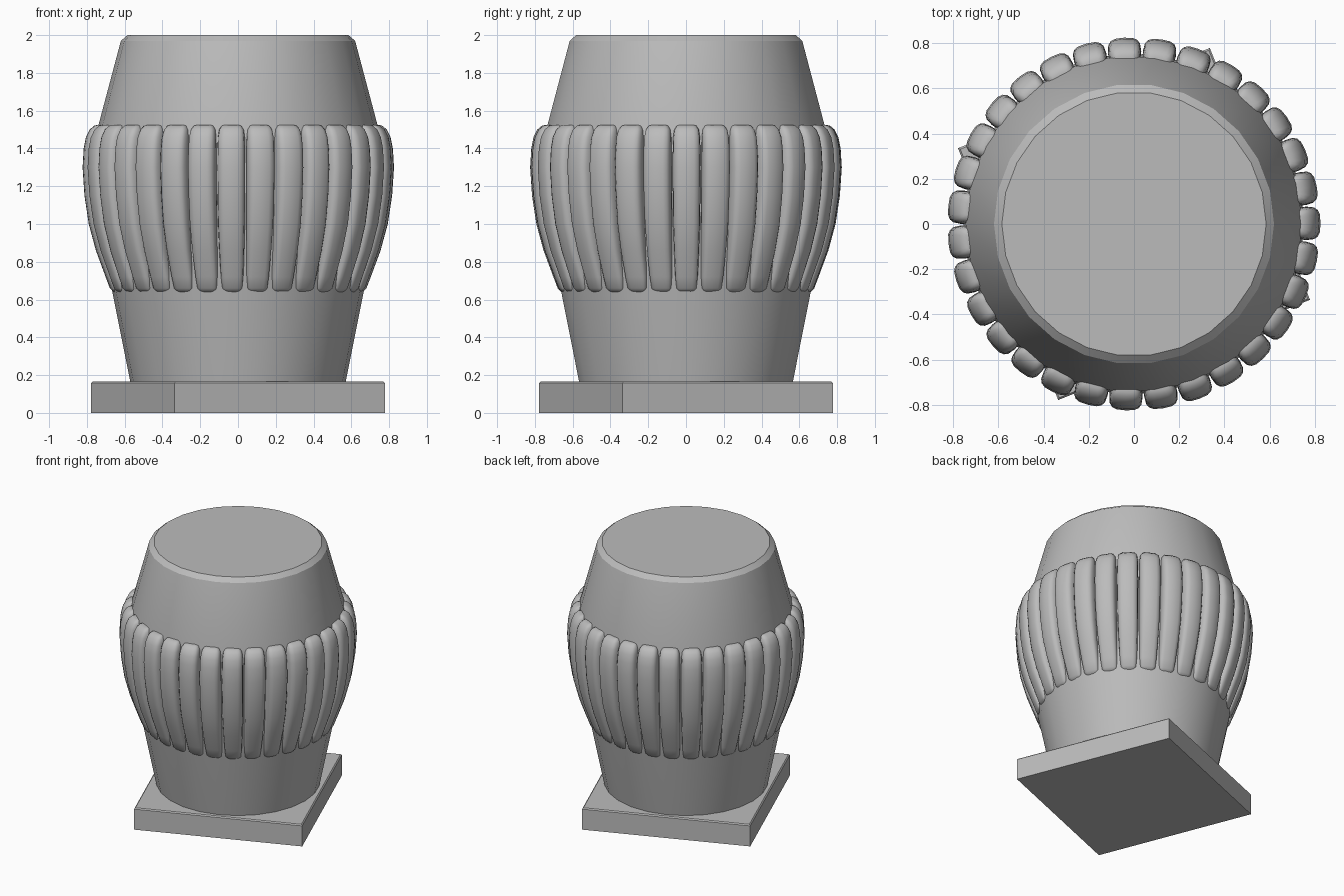
import bpy, bmesh, math
from mathutils import Matrix, Vector

cube = bpy.data.objects.get("Cube")
if cube:
    bpy.data.objects.remove(cube, do_unlink=True)

stone = bpy.data.materials.new("grey stone")
stone.use_nodes = True
GREY = (0.5, 0.5, 0.5, 1)
stone.diffuse_color = GREY
stone.node_tree.nodes["Principled BSDF"].inputs["Base Color"].default_value = GREY


def finish(bm, name, smooth_angle=None):
    """Turn a bmesh into a named object."""
    bmesh.ops.recalc_face_normals(bm, faces=bm.faces)
    mesh = bpy.data.meshes.new(name)
    bm.to_mesh(mesh)
    bm.free()
    mesh.materials.append(stone)
    obj = bpy.data.objects.new(name, mesh)
    bpy.context.collection.objects.link(obj)
    if smooth_angle:
        bpy.ops.object.select_all(action="DESELECT")
        obj.select_set(True)
        bpy.context.view_layer.objects.active = obj
        bpy.ops.object.shade_smooth_by_angle(angle=math.radians(smooth_angle))
    return obj


def skin(bm, rings):
    """Bridge a list of point rings and cap both ends."""
    loops = [[bm.verts.new(p) for p in ring] for ring in rings]
    n = len(loops[0])
    for a, b in zip(loops, loops[1:]):
        for i in range(n):
            j = (i + 1) % n
            bm.faces.new((a[i], a[j], b[j], b[i]))
    bm.faces.new(loops[0])
    bm.faces.new(loops[-1])


# Square plinth, turned on its axis
bm = bmesh.new()
bmesh.ops.create_cube(bm, size=1)
bmesh.ops.scale(bm, vec=(1.2, 1.2, 0.165), verts=bm.verts)
bmesh.ops.translate(bm, vec=(0, 0, 0.0825), verts=bm.verts)
bmesh.ops.bevel(bm, geom=[e for e in bm.edges if all(v.co.z > 0.1 for v in e.verts)],
                offset=0.008, segments=1, affect="EDGES")
bmesh.ops.rotate(bm, matrix=Matrix.Rotation(math.radians(21.7), 3, "Z"), verts=bm.verts)
finish(bm, "plinth")

# Faceted vessel body
BODY = [(0.567, 0.15), (0.667, 0.65), (0.73, 1.0), (0.755, 1.3),
        (0.745, 1.5), (0.62, 1.97), (0.585, 2.0)]
SIDES = 26
bm = bmesh.new()
skin(bm, [[(r * math.cos(math.tau * i / SIDES), r * math.sin(math.tau * i / SIDES), z)
           for i in range(SIDES)] for r, z in BODY])
finish(bm, "body", 16)

# Rounded ribs: outer radius, inner radius, height, half width
RIB = [(0.655, 0.63, 0.635, 0.035), (0.68, 0.63, 0.66, 0.054), (0.703, 0.63, 0.72, 0.06),
       (0.755, 0.66, 0.86, 0.066), (0.793, 0.68, 1.0, 0.071), (0.816, 0.69, 1.15, 0.073),
       (0.826, 0.7, 1.3, 0.074), (0.82, 0.7, 1.4, 0.073), (0.808, 0.7, 1.46, 0.071),
       (0.788, 0.7, 1.5, 0.065), (0.764, 0.71, 1.52, 0.052), (0.745, 0.72, 1.525, 0.035)]
COUNT, POINTS = 31, 16


def rounded(t):
    """Squarish circle used as the rib section."""
    c, s = math.cos(t), math.sin(t)
    return math.copysign(abs(c) ** 0.65, c), math.copysign(abs(s) ** 0.65, s)


section = [rounded(math.tau * i / POINTS) for i in range(POINTS)]
bm = bmesh.new()
for k in range(COUNT):
    turn = Matrix.Rotation(math.tau * k / COUNT + 0.004, 3, "Z")
    skin(bm, [[turn @ Vector(((out + inn) / 2 + (out - inn) / 2 * u, w * v, z))
               for u, v in section] for out, inn, z, w in RIB])
finish(bm, "ribs", 50)
